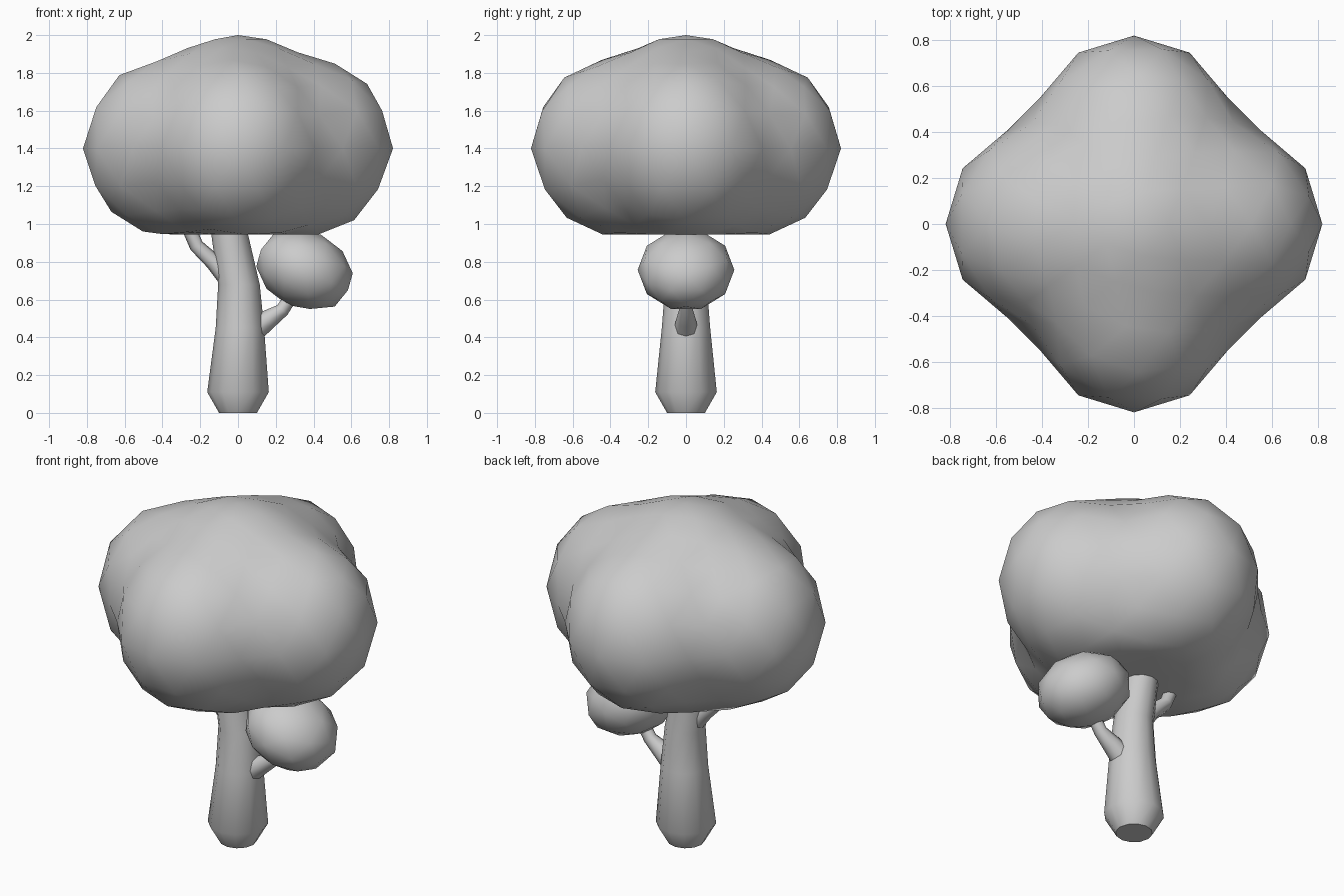
import bpy, bmesh, math
from mathutils import Vector, Matrix

cube = bpy.data.objects.get("Cube")
if cube:
    bpy.data.objects.remove(cube, do_unlink=True)

grey = bpy.data.materials.new("plain_grey")
grey.use_nodes = True
GREY = (0.6, 0.6, 0.6, 1)
grey.diffuse_color = GREY
grey.node_tree.nodes["Principled BSDF"].inputs["Base Color"].default_value = GREY


def finish(name, bm):
    bmesh.ops.recalc_face_normals(bm, faces=bm.faces)
    mesh = bpy.data.meshes.new(name)
    bm.to_mesh(mesh)
    bm.free()
    mesh.materials.append(grey)
    obj = bpy.data.objects.new(name, mesh)
    bpy.context.collection.objects.link(obj)
    bpy.ops.object.select_all(action="DESELECT")
    obj.select_set(True)
    bpy.context.view_layer.objects.active = obj
    bpy.ops.object.shade_smooth_by_angle(angle=math.radians(60))
    return obj


def tube(name, path, sides, level=False):
    """Round limb in the xz plane; each path entry is x, z, radius."""
    bm = bmesh.new()
    rings = []
    side = Vector((0, 1, 0))
    for i, (x, z, r) in enumerate(path):
        a, b = path[max(i - 1, 0)], path[min(i + 1, len(path) - 1)]
        along = Vector((0, 0, 1)) if level else Vector((b[0] - a[0], 0, b[1] - a[1])).normalized()
        across = side.cross(along)
        angles = [math.tau * k / sides for k in range(sides)]
        rings.append([bm.verts.new(Vector((x, 0, z)) + r * (across * math.cos(t) + side * math.sin(t)))
                      for t in angles])
    for low, high in zip(rings, rings[1:]):
        for k in range(sides):
            n = (k + 1) % sides
            bm.faces.new((low[k], low[n], high[n], high[k]))
    bm.faces.new(rings[0])
    bm.faces.new(rings[-1])
    return finish(name, bm)


# Trunk and its two branches
tube("trunk", [(0, 0, 0.1), (0, 0.11, 0.163), (0.01, 0.45, 0.128),
               (0.005, 0.68, 0.11), (-0.045, 0.95, 0.097), (-0.05, 1.02, 0.095)], 12, level=True)
tube("upper_branch", [(-0.06, 0.72, 0.052), (-0.13, 0.8, 0.044),
                      (-0.22, 0.885, 0.038), (-0.27, 1.0, 0.037)], 8)
tube("lower_branch", [(0.09, 0.445, 0.064), (0.16, 0.495, 0.052),
                      (0.235, 0.545, 0.037), (0.29, 0.63, 0.035)], 8)

# Small foliage ball on the lower branch
bm = bmesh.new()
bmesh.ops.create_icosphere(bm, subdivisions=2, radius=1)
bm.transform(Matrix.Translation((0.352, 0, 0.757)) @ Matrix.Rotation(math.radians(25), 4, "Y")
             @ Matrix.Diagonal((0.267, 0.256, 0.206, 1)))
finish("small_foliage", bm)

# Crown: four lobes blended into a broad domed body, with a level underside
CENTRE = Vector((0, 0, 1.4))
lobes = [(Vector((0.39 * math.cos(t), 0.39 * math.sin(t), 0.01)), 0.43, 0.45)
         for t in (0, math.pi / 2, math.pi, -math.pi / 2)]
lobes.append((Vector((0, 0, -0.02)), 0.57, 0.62))


def reach(direction, lobe):
    """Distance from the crown centre to the far side of one lobe."""
    middle, wide, tall = lobe
    scale = Vector((1 / wide, 1 / wide, 1 / tall))
    d, m = direction * scale, middle * scale
    a, b, c = d.dot(d), d.dot(m), m.dot(m) - 1
    return (b + math.sqrt(b * b - a * c)) / a


bm = bmesh.new()
bmesh.ops.create_icosphere(bm, subdivisions=3, radius=1)
for v in bm.verts:
    d = v.co.normalized()
    v.co = CENTRE + d * sum(reach(d, lobe) ** 12 for lobe in lobes) ** (1 / 12)
    v.co.z = max(v.co.z, 0.945)
finish("crown", bm)
